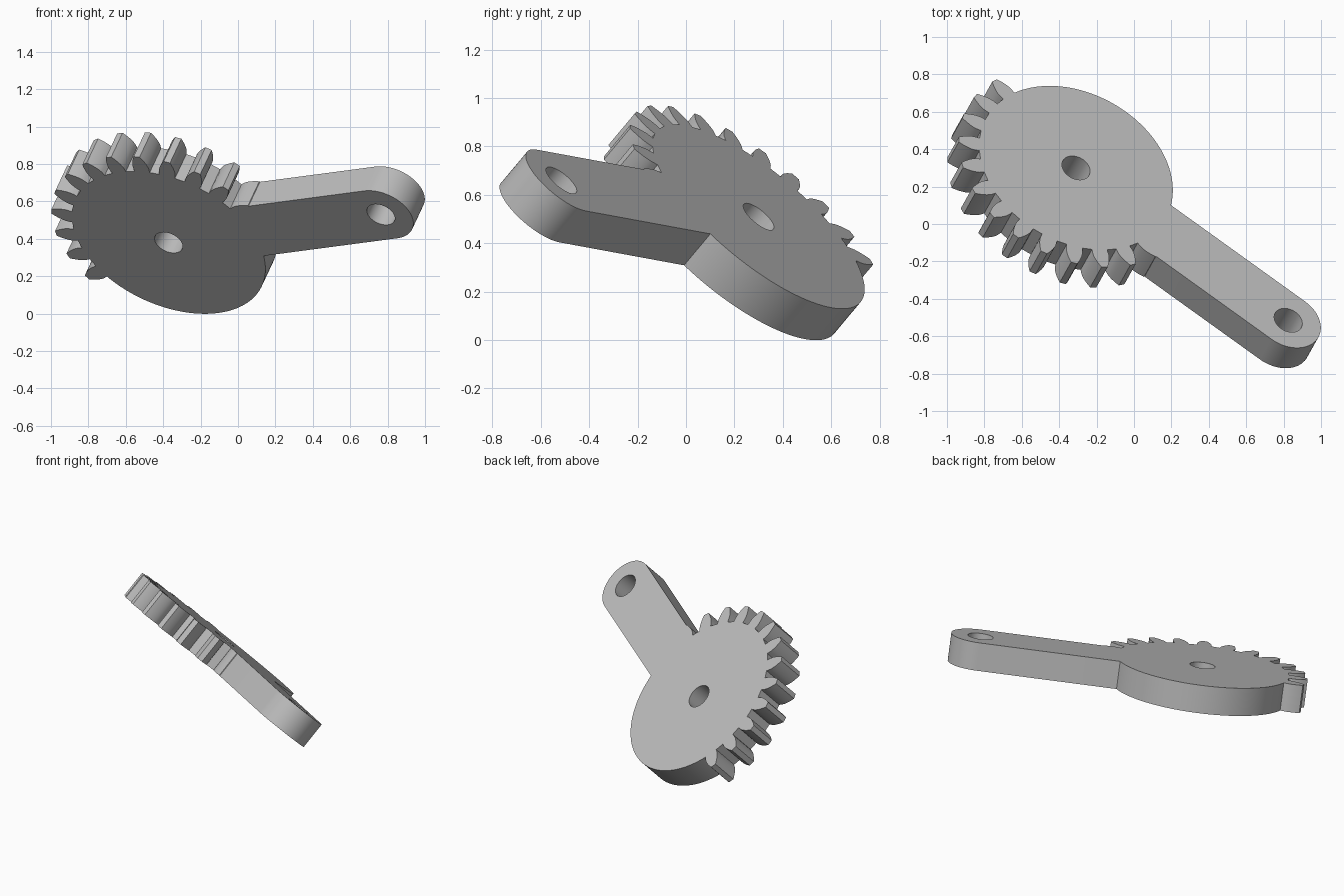
import bpy, bmesh
from math import sin, cos, tan, acos, asin, radians, pi
from mathutils import Vector, Matrix

if "Cube" in bpy.data.objects:
    bpy.data.objects.remove(bpy.data.objects["Cube"], do_unlink=True)

# Main dimensions
THICK, ROOT, TIP, PITCH = 0.18, 0.55, 0.666, 0.614
ARM, ARM_R, HOLE_R = 1.405, 0.185, 0.08
TEETH = 24
STEP = 2 * pi / TEETH
BASE = PITCH * cos(radians(20))


def polar(r, a, cx=0.0):
    return Vector((cx + r * cos(a), r * sin(a), 0))


def arc(r, a0, a1, n, cx=0.0):
    return [polar(r, a0 + (a1 - a0) * i / n, cx) for i in range(n + 1)]


def half_angle(r):
    """Half the angular width of an involute tooth at radius r."""
    inv = lambda c: tan(acos(c)) - acos(c)
    return STEP / 4 + inv(BASE / PITCH) - inv(min(1, BASE / r))


def flank(centre, side):
    radii = [ROOT] + [BASE + (TIP - BASE) * i / 6 for i in range(7)]
    pts = [polar(r, centre + side * half_angle(r)) for r in radii]
    return pts if side < 0 else pts[::-1]


# Outline: arm end, plain hub rim, toothed sector, back to the arm
first = radians(165)
outline = arc(ARM_R, -pi / 2, pi / 2, 32, ARM)
outline += arc(ROOT, asin(ARM_R / ROOT), first - half_angle(ROOT), 60)[:-1]
for k in range(12):
    outline += flank(first + k * STEP, -1) + flank(first + k * STEP, 1)
outline += flank(first + 12 * STEP, -1)
outline.append(polar(TIP, -asin(ARM_R / TIP)))

holes = [arc(HOLE_R, 0, 2 * pi, 40, cx)[:-1] for cx in (0, ARM)]

# Fill the outline around the holes and extrude it to a plate
bm = bmesh.new()
for loop in [outline] + holes:
    verts = [bm.verts.new(p) for p in loop]
    for i, v in enumerate(verts):
        bm.edges.new((verts[i - 1], v))
bmesh.ops.triangle_fill(bm, use_beauty=True, edges=bm.edges[:], normal=(0, 0, 1))
ext = bmesh.ops.extrude_face_region(bm, geom=bm.faces[:], use_keep_orig=True)
moved = [g for g in ext["geom"] if isinstance(g, bmesh.types.BMVert)]
bmesh.ops.translate(bm, vec=(0, 0, -THICK), verts=moved)
bmesh.ops.recalc_face_normals(bm, faces=bm.faces[:])
mesh = bpy.data.meshes.new("sector_gear_lever")
bm.to_mesh(mesh)
bm.free()

# Tilt the plate into place
u = Vector((1.135, -0.815, 0.15)).normalized()
v = Vector((0.34, 0.603, 0.722)).cross(u).normalized()
n = u.cross(v)
tilt = Matrix((u, v, n)).transposed().to_4x4()
mesh.transform(Matrix.Translation((-0.31, 0.30, 0.51)) @ tilt)

# Plain grey material
grey = bpy.data.materials.new("plain_grey")
grey.use_nodes = True
colour = (0.5, 0.5, 0.5, 1)
grey.diffuse_color = colour
grey.node_tree.nodes["Principled BSDF"].inputs["Base Color"].default_value = colour
mesh.materials.append(grey)

gear = bpy.data.objects.new("sector_gear_lever", mesh)
bpy.context.collection.objects.link(gear)
bpy.ops.object.select_all(action="DESELECT")
gear.select_set(True)
bpy.context.view_layer.objects.active = gear
bpy.ops.object.shade_smooth_by_angle(angle=radians(25))
